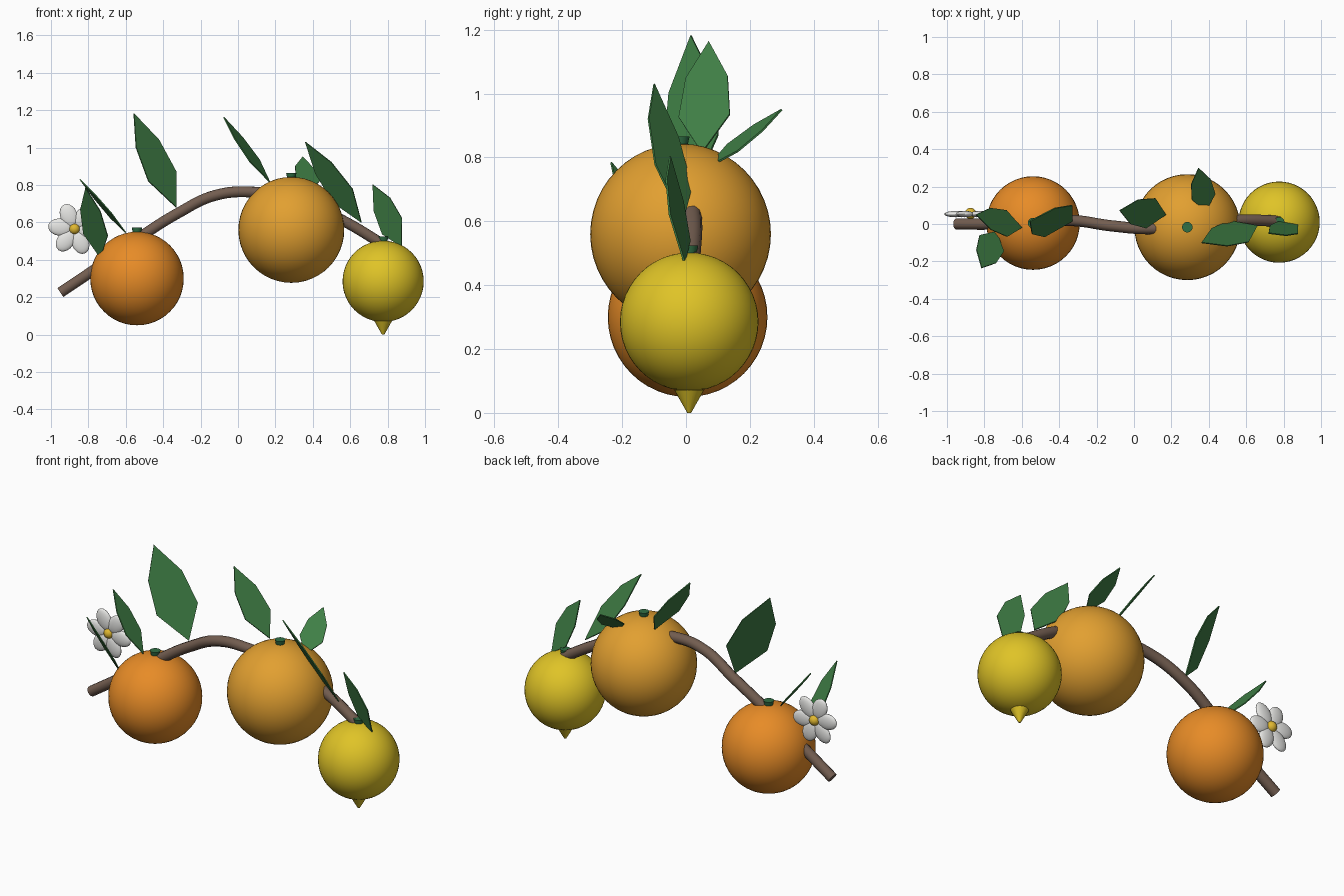
import bpy, bmesh, math
from mathutils import Vector, Matrix

cube = bpy.data.objects.get("Cube")
if cube:
    bpy.data.objects.remove(cube)


def material(name, color):
    mat = bpy.data.materials.new(name)
    mat.use_nodes = True
    mat.diffuse_color = (*color, 1)
    mat.node_tree.nodes["Principled BSDF"].inputs["Base Color"].default_value = (*color, 1)
    return mat


orange = material("deep orange", (0.80, 0.26, 0.02))
amber = material("light orange", (0.76, 0.35, 0.03))
lemon = material("lemon yellow", (0.74, 0.55, 0.02))
gold = material("pollen yellow", (0.75, 0.48, 0.03))
green = material("leaf green", (0.05, 0.21, 0.06))
stalk = material("stalk green", (0.03, 0.16, 0.06))
bark = material("bark brown", (0.17, 0.11, 0.08))
white = material("petal white", (0.82, 0.82, 0.80))


def add_object(name, bm, mat, smooth=True):
    bmesh.ops.recalc_face_normals(bm, faces=bm.faces)
    mesh = bpy.data.meshes.new(name)
    bm.to_mesh(mesh)
    bm.free()
    mesh.materials.append(mat)
    obj = bpy.data.objects.new(name, mesh)
    bpy.context.collection.objects.link(obj)
    if smooth:
        bpy.ops.object.select_all(action="DESELECT")
        obj.select_set(True)
        bpy.context.view_layer.objects.active = obj
        bpy.ops.object.shade_smooth_by_angle(angle=math.radians(40))
    return obj


def ball(name, center, size, mat, turn=0, segments=48):
    bm = bmesh.new()
    matrix = Matrix.Translation(center) @ Matrix.Rotation(turn, 4, "Y") @ Matrix.Diagonal((*size, 1))
    bmesh.ops.create_uvsphere(bm, u_segments=segments, v_segments=segments // 2, radius=1, matrix=matrix)
    return add_object(name, bm, mat)


def cone(name, center, bottom, top, height, mat):
    bm = bmesh.new()
    bmesh.ops.create_cone(bm, cap_ends=True, segments=24, radius1=bottom, radius2=top,
                          depth=height, matrix=Matrix.Translation(center))
    return add_object(name, bm, mat)


def leaf(name, base, tip, side, half_width):
    """Flat six-sided blade, widest a third of the way up."""
    base, tip, side = Vector(base), Vector(tip), Vector(side).normalized()
    low, high = base.lerp(tip, 0.33), base.lerp(tip, 0.68)
    wide, narrow = side * half_width, side * half_width * 0.82
    bm = bmesh.new()
    outline = (base, low + wide, high + narrow, tip, high - narrow, low - wide)
    bm.faces.new([bm.verts.new(p) for p in outline])
    obj = add_object(name, bm, green, smooth=False)
    solid = obj.modifiers.new("thickness", "SOLIDIFY")
    solid.thickness = 0.006
    solid.offset = 0


# Fruits with their stalk buttons
for name, center, radius, mat in (
    ("left_fruit", (-0.54, 0.005, 0.30), 0.25, orange),
    ("middle_fruit", (0.285, -0.017, 0.56), 0.283, amber),
    ("right_fruit", (0.776, 0.01, 0.285), 0.217, lemon),
):
    ball(name, center, (radius,) * 3, mat)
    cone(name + "_stalk", Vector(center) + Vector((0, 0, radius + 0.008)), 0.022, 0.028, 0.028, stalk)
cone("right_fruit_nub", (0.776, 0.01, 0.036), 0.006, 0.047, 0.072, lemon)

# Branch swept along a smooth path
path = ((-0.95, 0, 0.225), (-0.75, 0, 0.36), (-0.54, 0.01, 0.51), (-0.32, 0.018, 0.65),
        (-0.12, -0.01, 0.745), (0.08, -0.025, 0.762), (0.33, -0.005, 0.715),
        (0.57, 0.02, 0.605), (0.78, 0.015, 0.48))
curve = bpy.data.curves.new("branch", "CURVE")
curve.dimensions = "3D"
curve.bevel_depth = 0.03
curve.bevel_resolution = 3
curve.use_fill_caps = True
spline = curve.splines.new("BEZIER")
spline.bezier_points.add(len(path) - 1)
for point, co in zip(spline.bezier_points, path):
    point.co = co
    point.handle_left_type = point.handle_right_type = "AUTO"
curve.materials.append(bark)
branch = bpy.data.objects.new("branch", curve)
bpy.context.collection.objects.link(branch)

# Leaves: base, tip, direction across the blade, half width
leaf("tall_leaf", (-0.33, 0.016, 0.68), (-0.557, 0.016, 1.182), (0.15, 0.17, 0.05), 0.115)
leaf("centre_leaf", (0.17, 0.05, 0.815), (-0.077, 0.072, 1.163), (0.05, 0.158, 0.01), 0.084)
leaf("front_leaf", (0.66, -0.01, 0.60), (0.36, -0.10, 1.03), (0.1, -0.11, 0.07), 0.085)
leaf("back_leaf", (0.385, 0.07, 0.77), (0.345, 0.30, 0.95), (0.12, 0.03, -0.02), 0.066)
leaf("right_leaf", (0.875, -0.005, 0.47), (0.72, -0.05, 0.803), (0.1, -0.06, 0.08), 0.075)
leaf("left_upper_leaf", (-0.60, -0.02, 0.545), (-0.845, 0.05, 0.83), (-0.005, 0.14, -0.025), 0.072)
leaf("left_front_leaf", (-0.735, -0.04, 0.41), (-0.815, -0.235, 0.785), (0.12, -0.08, -0.01), 0.078)

# Blossom
heart = Vector((-0.874, 0.053, 0.565))
for i in range(6):
    angle = math.radians(53 + 60 * i)
    out = Vector((math.cos(angle), 0, math.sin(angle)))
    ball(f"petal_{i + 1}", heart + out * 0.078, (0.064, 0.017, 0.046), white, -angle, 20)
ball("blossom_heart", heart + Vector((0, 0.003, 0)), (0.03, 0.03, 0.03), gold, 0, 20)
